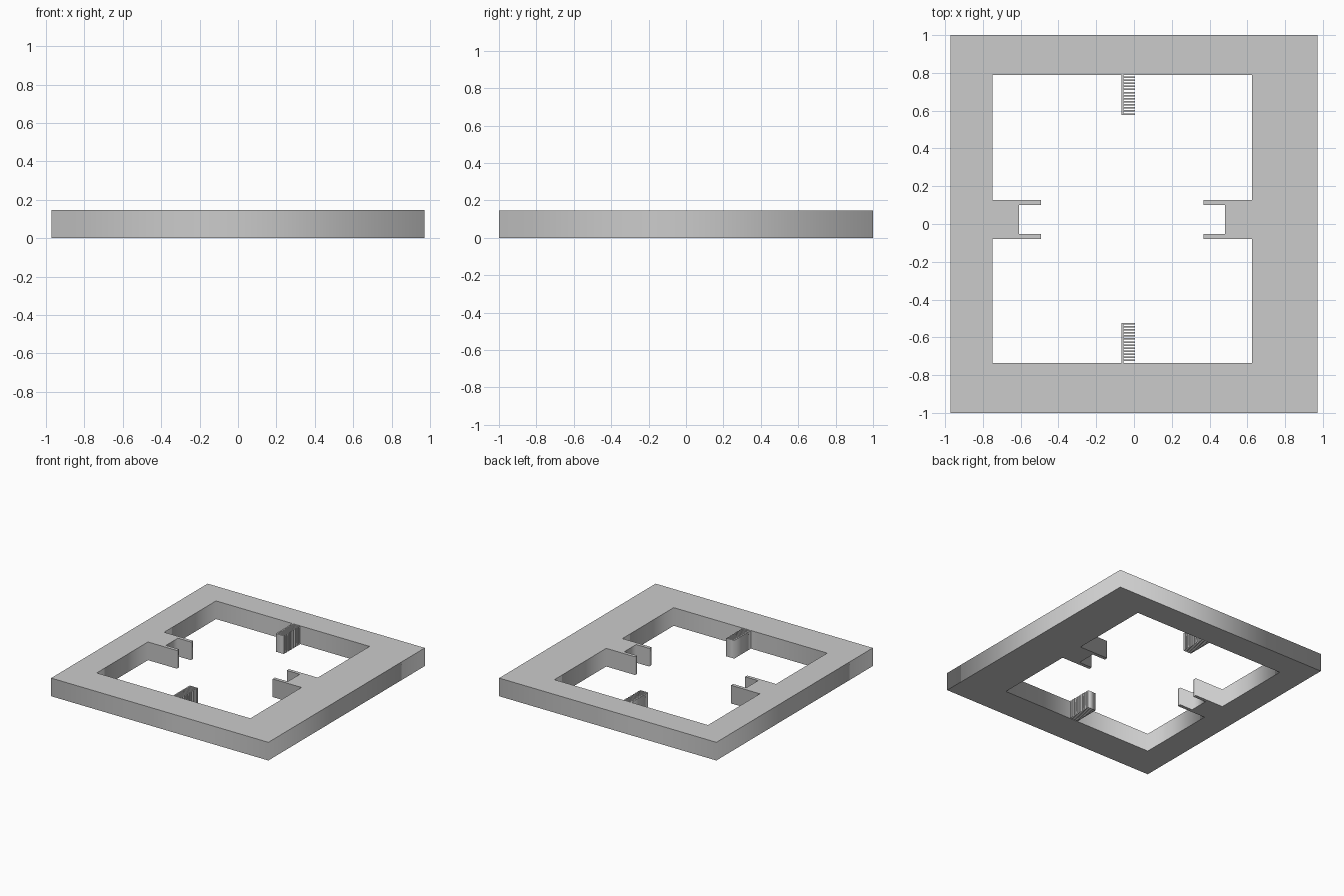
import bpy

if "Cube" in bpy.data.objects:
    bpy.data.objects.remove(bpy.data.objects["Cube"])

HEIGHT = 0.147


def plate(name, *outlines):
    """Extrude closed flat outlines (inner ones become holes) up from z = 0."""
    curve = bpy.data.curves.new(name, 'CURVE')
    curve.dimensions = '2D'
    curve.fill_mode = 'BOTH'
    curve.extrude = HEIGHT / 2
    for pts in outlines:
        s = curve.splines.new('POLY')
        s.points.add(len(pts) - 1)
        for p, (x, y) in zip(s.points, pts):
            p.co = (x, y, 0, 1)
        s.use_cyclic_u = True
    temp = bpy.data.objects.new(name + "_outline", curve)
    bpy.context.collection.objects.link(temp)
    bpy.context.view_layer.update()
    mesh = bpy.data.meshes.new_from_object(temp)
    bpy.data.objects.remove(temp)
    mesh.name = name
    obj = bpy.data.objects.new(name, mesh)
    obj.location.z = HEIGHT / 2
    bpy.context.collection.objects.link(obj)
    return obj


# Frame with an opening; a forked clip projects from each side wall
LEFT, RIGHT, BOTTOM, TOP = -0.75, 0.625, -0.735, 0.79


def clip(wall, side):
    """Clip outline from low y to high y; side is the direction it points."""
    base, tip = wall + side * 0.142, wall + side * 0.258
    return [(wall, -0.08), (tip, -0.08), (tip, -0.053), (base, -0.053),
            (base, 0.10), (tip, 0.10), (tip, 0.127), (wall, 0.127)]


outer = [(-0.972, -1), (0.972, -1), (0.972, 1), (-0.972, 1)]
opening = ([(LEFT, BOTTOM), (RIGHT, BOTTOM)] + clip(RIGHT, -1)
           + [(RIGHT, TOP), (LEFT, TOP)] + clip(LEFT, 1)[::-1])
plate("frame", outer, opening)

# Toothed combs: thin spine from the wall, teeth starting at the free end
LENGTH, PITCH, TOOTH, COUNT = 0.212, 0.0163, 0.008, 13


def comb(name, wall, side):
    free = wall + side * LENGTH
    spine, root, tip = -0.066, -0.055, 0.006
    pts = [(spine, wall), (spine, free)]
    for i in range(COUNT):
        y0 = free - side * i * PITCH
        y1 = y0 - side * TOOTH
        if i:
            pts.append((root, y0))
        pts += [(tip, y0), (tip, y1), (root, y1)]
    pts.append((root, wall))
    plate(name, pts)


comb("back_comb", TOP, -1)
comb("front_comb", BOTTOM, 1)
